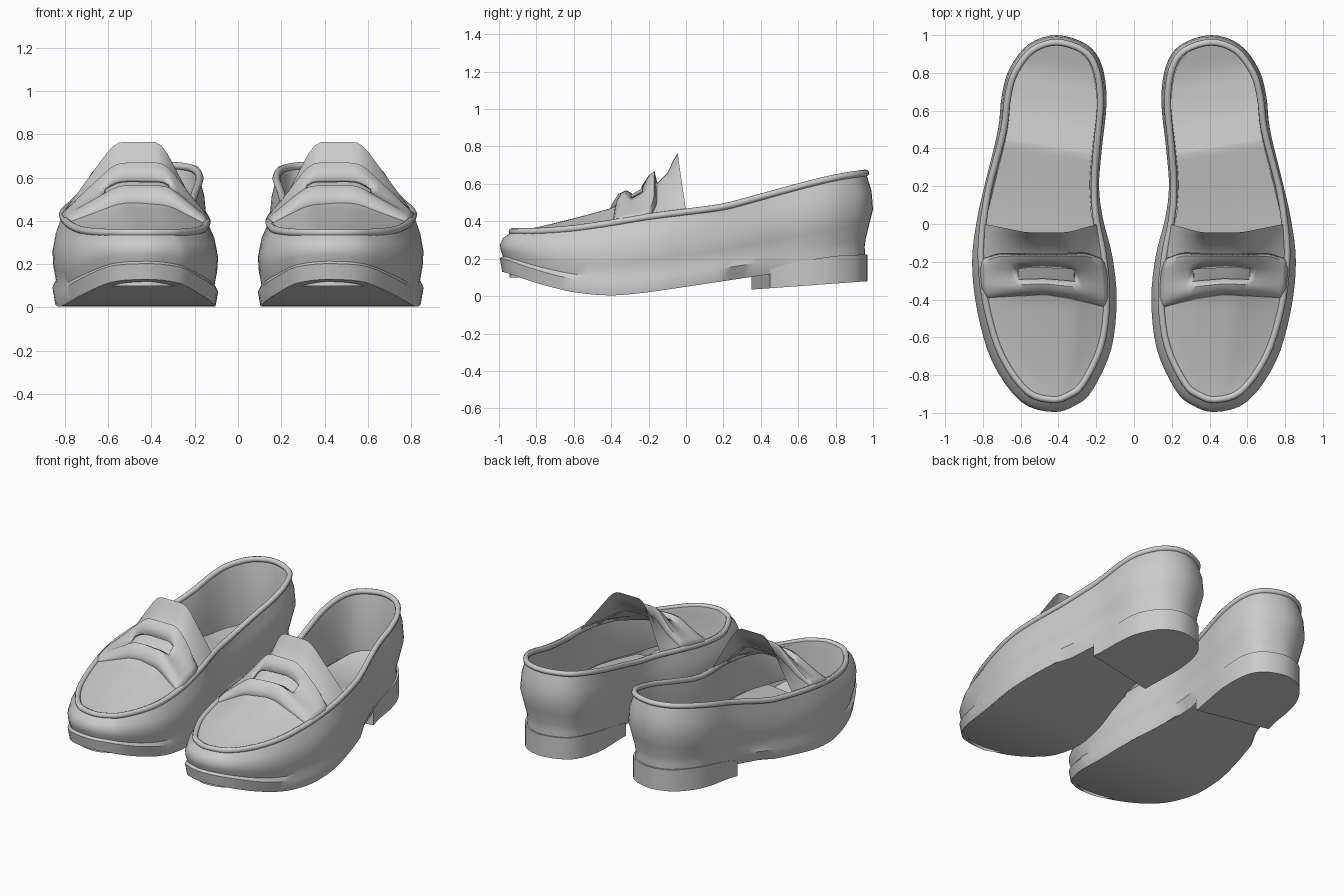
import bpy, math
from mathutils import Vector

if "Cube" in bpy.data.objects:
    bpy.data.objects.remove(bpy.data.objects["Cube"], do_unlink=True)

leather = bpy.data.materials.new("grey leather")
leather.use_nodes = True
GREY = (0.6, 0.6, 0.6, 1)
leather.diffuse_color = GREY
leather.node_tree.nodes["Principled BSDF"].inputs["Base Color"].default_value = GREY


def interp(table, t):
    """Piecewise linear lookup in a list of (key, value)."""
    if t <= table[0][0]:
        return table[0][1]
    for (a, va), (b, vb) in zip(table, table[1:]):
        if t <= b:
            return va + (vb - va) * (t - a) / (b - a)
    return table[-1][1]


def smooth_interp(table, t, reach=0.06):
    return sum(interp(table, t + reach * k) for k in (-1, -0.5, 0, 0.5, 1)) / 5


def closed_spline(points, steps):
    """Closed Catmull-Rom curve through 2D points."""
    pts = [Vector(p) for p in points]
    out = []
    for i in range(len(pts)):
        a, b, c, d = (pts[(i + k - 1) % len(pts)] for k in range(4))
        for s in range(steps):
            t = s / steps
            out.append(0.5 * (2 * b + (c - a) * t + (2 * a - 5 * b + 4 * c - d) * t * t
                              + (3 * b - a - 3 * c + d) * t ** 3))
    return out


def inset(ring, amount):
    """Move each outline point inward by amount(y)."""
    out = []
    for i, p in enumerate(ring):
        t = (ring[(i + 1) % len(ring)] - ring[i - 1]).normalized()
        out.append(p - Vector((t.y, -t.x)) * amount(p.y))
    return out


def span(ring, y):
    """Inner and outer x of an outline at y."""
    xs = [a.x + (b.x - a.x) * (y - a.y) / (b.y - a.y)
          for a, b in zip(ring, ring[1:] + ring[:1]) if (a.y <= y) != (b.y <= y)]
    return min(xs), max(xs)


def finish(obj, angle=40):
    """Material, mirrored partner and shading."""
    obj.data.materials.append(leather)
    mirror = obj.modifiers.new("pair", "MIRROR")
    mirror.use_mirror_merge = False
    if obj.type == "MESH":
        bpy.ops.object.select_all(action="DESELECT")
        obj.select_set(True)
        bpy.context.view_layer.objects.active = obj
        bpy.ops.object.shade_smooth_by_angle(angle=math.radians(angle))


def make(name, verts, faces):
    mesh = bpy.data.meshes.new(name)
    mesh.from_pydata(verts, [], faces)
    obj = bpy.data.objects.new(name, mesh)
    bpy.context.collection.objects.link(obj)
    return obj


def loft(name, rings):
    """Skin a stack of closed rings."""
    n = len(rings[0])
    faces = [(r * n + i, r * n + (i + 1) % n, (r + 1) * n + (i + 1) % n, (r + 1) * n + i)
             for r in range(len(rings) - 1) for i in range(n)]
    finish(make(name, [v for ring in rings for v in ring], faces))


def sheet(name, rows, cols, point, hole=None, thick=0, flip=False):
    """Grid surface point(v, u), with optional hole and thickness."""
    verts = [point(v, u) for v in rows for u in cols]
    n = len(cols)
    faces = []
    for j in range(len(rows) - 1):
        for i in range(n - 1):
            if hole and hole((rows[j] + rows[j + 1]) / 2, (cols[i] + cols[i + 1]) / 2):
                continue
            f = (j * n + i, j * n + i + 1, (j + 1) * n + i + 1, (j + 1) * n + i)
            faces.append(f[::-1] if flip else f)
    obj = make(name, verts, faces)
    if thick:
        mod = obj.modifiers.new("thickness", "SOLIDIFY")
        mod.thickness, mod.offset = thick, -1
    finish(obj)


def spread(a, b, n):
    """Values from a to b, denser near both ends."""
    return [a + (b - a) * (0.5 - 0.5 * math.cos(math.pi * i / n)) for i in range(n + 1)]


def even(n):
    return [i / n for i in range(n + 1)]


# Plan outline of one shoe: toe, outer side, heel, inner side
OUTLINE = closed_spline([
    (.43, -.995), (.6, -.94), (.75, -.73), (.83, -.46), (.857, -.2), (.83, .03), (.78, .25),
    (.72, .5), (.7, .68), (.66, .82), (.56, .95), (.41, 1), (.25, .95), (.17, .84),
    (.145, .65), (.17, .4), (.185, .2), (.165, .03), (.115, -.17), (.092, -.4),
    (.12, -.66), (.22, -.88), (.31, -.96)], 4)

# Heights and insets along the shoe
RIM_Z = [(-.95, .345), (-.8, .345), (-.6, .36), (-.4, .39), (-.2, .425), (0, .45),
         (.2, .475), (.4, .53), (.6, .585), (.8, .635), (1, .665)]
SOLE_Z = [(-1, .14), (-.8, .068), (-.6, .018), (-.4, 0), (-.2, .02), (0, .05), (.4, .11), (1, .2)]
RIM_IN = [(-1, .065), (-.2, .048), (.2, .025), (1, .038)]
BED_Z = [(-.6, .1), (0, .17), (.4, .25), (.6, .22), (.8, .22), (1, .28)]
RISE = [(-.93, 0), (-.6, .055), (-.4, .08), (-.17, .16), (-.1, .22), (-.05, .32)]
ARCH = [(0, 0), (.27, 1), (.62, 1), (1, 0)]

rim_z = lambda y: smooth_interp(RIM_Z, y)
sole_z = lambda y: smooth_interp(SOLE_Z, y)
rim_in = lambda y: interp(RIM_IN, y)
RIM = inset(OUTLINE, rim_in)


# Upper body: (height fraction, inset at front, inset at back)
def body_ring(h, front, back):
    def amount(y):
        k = min(max((y - .2) / .6, 0), 1)
        return front + (back - front) * k
    ring = RIM if h == 1 else inset(OUTLINE, amount)
    out = []
    for p in ring:
        low = sole_z(p.y) + .07
        out.append((p.x, p.y, low + (rim_z(p.y) - low) * h))
    return out


edge = inset(OUTLINE, lambda y: .012 if y < .2 else .04)
rings = [[(p.x, p.y, sole_z(p.y)) for p in edge]]
rings += [body_ring(*level) for level in
          [(0, 0, .045), (.1, .016, .04), (.3, .004, .02), (.5, .0, .0), (.75, .015, .008), (1, 0, 0)]]
loft("upper", rings)


# Curved outsole underneath
def sole_point(y, u):
    a, b = span(edge, y)
    return (a + (b - a) * u, y, sole_z(y))


low, high = min(p.y for p in edge) + .0005, max(p.y for p in edge) - .0005
sheet("outsole", spread(low, high, 32), even(8), sole_point, flip=True)

# Heel block with a slanted front edge
HEEL = inset(OUTLINE, lambda y: .03)
breast = lambda x: .35 + .2 * (x - .2)
back = [p for p in HEEL if p.y > breast(p.x) + .02]
inner_x, outer_x = span(HEEL, .37)[0], span(HEEL, .45)[1]
block = [Vector((outer_x, breast(outer_x)))] + back + [Vector((inner_x, breast(inner_x)))]
heel_low = lambda y: .035 + (y - .35) * .072
heel_top = lambda y: interp([(.35, .12), (.6, .185), (.8, .215), (1, .225)], y)
n = len(block)
heel_verts = [(p.x, p.y, heel_low(p.y)) for p in block] + [(p.x, p.y, heel_top(p.y)) for p in block]
heel_faces = [(i, (i + 1) % n, n + (i + 1) % n, n + i) for i in range(n)]
heel_faces += [tuple(range(n))[::-1], tuple(range(n, 2 * n))]
finish(make("heel", heel_verts, heel_faces))

# Lining and footbed inside
LINING = inset(RIM, lambda y: .012)
FLOOR = inset(OUTLINE, lambda y: .05)
bed_z = lambda x, y: interp(BED_Z, y - .17 * (x - .43))
loft("lining", [[(p.x, p.y, rim_z(p.y)) for p in RIM],
                [(p.x, p.y, rim_z(p.y) - .03) for p in LINING],
                [(p.x, p.y, min(bed_z(p.x, p.y), rim_z(p.y) - .06)) for p in FLOOR]][::-1])


def bed_point(y, u):
    a, b = span(FLOOR, y)
    x = a + (b - a) * u
    y = min(y + .17 * (x - .43) * min(1, (max(p.y for p in FLOOR) - y) / .3), .95)
    return (x, y, bed_z(x, y))


sheet("footbed", spread(-.6, .4, 8) + spread(.4, .948, 12)[1:], even(8), bed_point)

# Vamp running back into the raised tongue
arch = lambda u: smooth_interp(ARCH, u, .05) if 0.02 < u < .98 else 0


def vamp_point(y, u):
    a, b = span(RIM, y)
    tip = max(0, (y + .12) / .08)
    back_shift = tip * .05 * (1 - arch(u))
    return (a + (b - a) * u, y + back_shift, rim_z(y) + interp(RISE, y) * arch(u))


tip_y = min(p.y for p in RIM) + .0005
vamp_rows = spread(tip_y, -.2, 20) + [-.17, -.14, -.1, -.07, -.045]
sheet("vamp_and_tongue", vamp_rows, even(22), vamp_point)

# Padded saddle strap with a slot
PAD = [(0, .07), (.05, .12), (.15, .155), (.28, .165), (.4, .145), (.65, .175),
       (.8, .225), (.93, .245), (1, .17)]


def strap_point(v, u):
    front = interp([(0, -.445), (.3, -.4), (.5, -.38), (1, -.395)], u)
    rear = interp([(0, -.19), (.15, -.15), (.85, -.155), (1, -.19)], u)
    y = front + (rear - front) * v
    a, b = span(RIM, y)
    puff = .025 * math.sin(math.pi * v) ** 0.5 if 0 < v < 1 else 0
    x = a - .008 + (b - a + .016) * u
    return (x, y, rim_z(y) - .005 + puff * (1 - arch(u)) + interp(PAD, v) * arch(u))


in_slot = lambda v, u: .4 < v < .65 and .25 < u < .71
sheet("saddle_strap", [p[0] for p in PAD], even(24), strap_point, in_slot, thick=.02)

# Rolled bead around the top edge
curve = bpy.data.curves.new("rim_bead", "CURVE")
curve.dimensions = "3D"
curve.bevel_depth, curve.bevel_resolution = .018, 2
line = curve.splines.new("POLY")
line.points.add(len(RIM) - 1)
for knot, p in zip(line.points, RIM):
    knot.co = (p.x, p.y, rim_z(p.y), 1)
line.use_cyclic_u = True
bead = bpy.data.objects.new("rim_bead", curve)
bpy.context.collection.objects.link(bead)
finish(bead)
